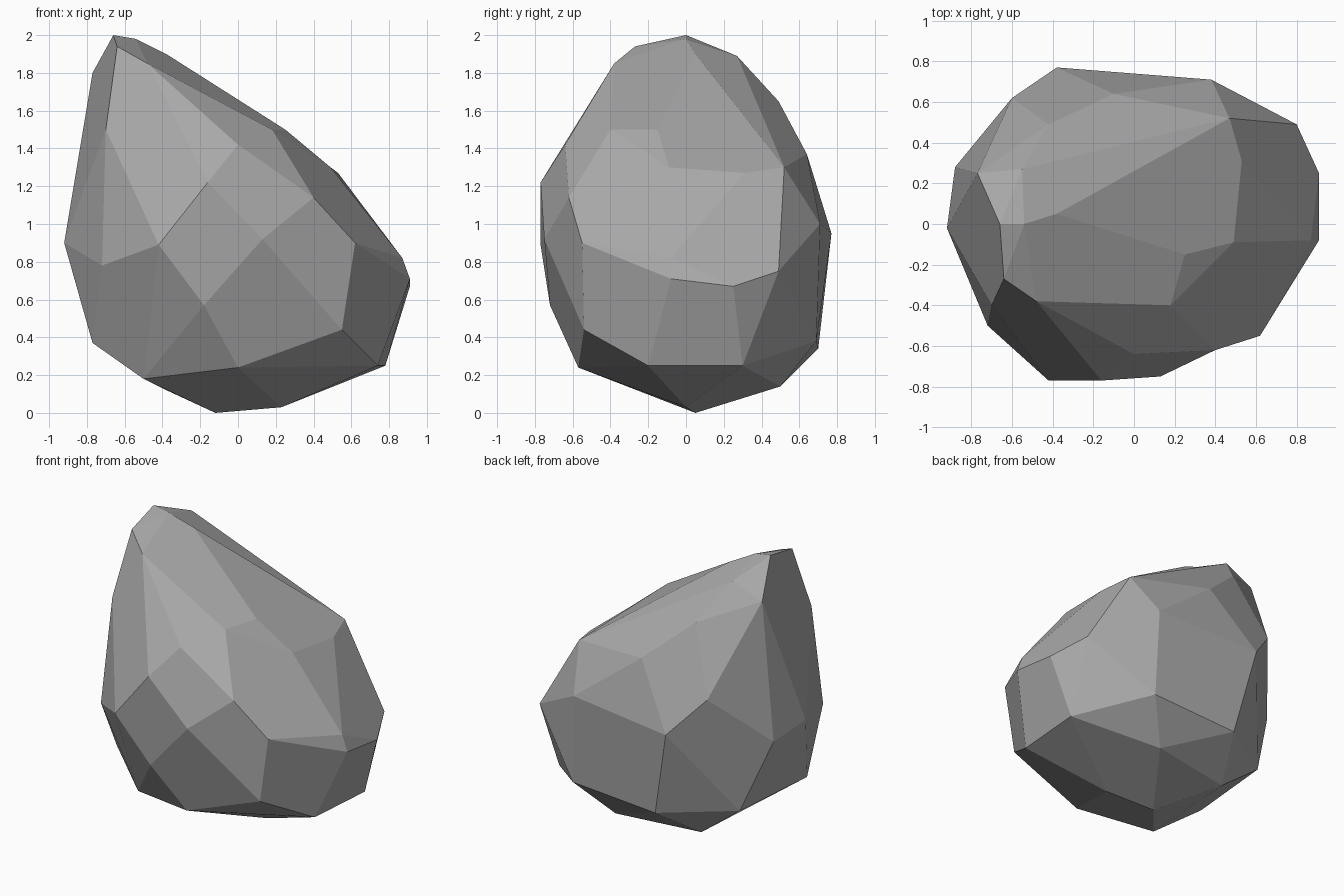
import bpy
import bmesh
import math
from mathutils import Vector

# Remove the default object
default = bpy.data.objects.get("Cube")
if default:
    bpy.data.objects.remove(default, do_unlink=True)


def make_material(name, colour):
    material = bpy.data.materials.new(name)
    material.use_nodes = True
    material.diffuse_color = colour
    shader = next(n for n in material.node_tree.nodes if n.type == "BSDF_PRINCIPLED")
    shader.inputs["Base Color"].default_value = colour
    return material


# Corner points of the boulder in hundredths of a unit, from the crown to the base
CORNERS = {
    "crown": [(-66, 0, 200), (-54, 0, 198), (-64, -27, 194), (-77, 25, 180),
              (-55, 27, 189), (-48, -38, 185), (-38, 5, 190)],
    "upper_slope": [(-14, -43, 165), (18, -40, 150), (25, -15, 150), (-13, 5, 175),
                    (-42, 49, 165), (0, -64, 142), (-70, -40, 150)],
    "shoulder": [(49, -9, 130), (53, 31, 127), (47, 52, 130), (-10, 64, 137),
                 (-16, -77, 122), (40, -62, 114), (-83, 10, 123), (-60, 62, 120)],
    "belly": [(-92, -2, 90), (-42, -77, 89), (13, -75, 92), (-72, -50, 78),
              (62, -55, 90), (87, -8, 82), (91, 25, 67), (91, -8, 71),
              (80, 49, 75), (-38, 77, 95), (38, 71, 100), (-88, 28, 85)],
    "underside": [(-18, -72, 57), (55, -54, 44), (-77, -25, 37), (-70, 40, 36),
                  (40, 69, 38), (-25, 70, 34), (78, 30, 25), (74, -20, 25)],
    "base": [(-50, -40, 18), (0, -57, 24), (-12, 5, 0), (23, 0, 3),
             (20, 50, 14), (-40, 40, 13)],
}

# Wrap the corners in a shell, then merge nearly level triangles into broad facets
bm = bmesh.new()
for band in CORNERS.values():
    for corner in band:
        bm.verts.new(Vector(corner) / 100)
hull = bmesh.ops.convex_hull(bm, input=bm.verts[:])
loose = {e for e in hull["geom_interior"] + hull["geom_unused"]
         if isinstance(e, bmesh.types.BMVert)}
bmesh.ops.delete(bm, geom=list(loose), context="VERTS")
bmesh.ops.dissolve_limit(bm, angle_limit=math.radians(9),
                         verts=bm.verts[:], edges=bm.edges[:])
bmesh.ops.recalc_face_normals(bm, faces=bm.faces[:])

# Flat-shaded boulder in a single stone grey
mesh = bpy.data.meshes.new("boulder")
bm.to_mesh(mesh)
bm.free()
mesh.materials.append(make_material("stone grey", (0.4, 0.4, 0.4, 1.0)))
mesh.shade_flat()
boulder = bpy.data.objects.new("boulder", mesh)
bpy.context.collection.objects.link(boulder)
